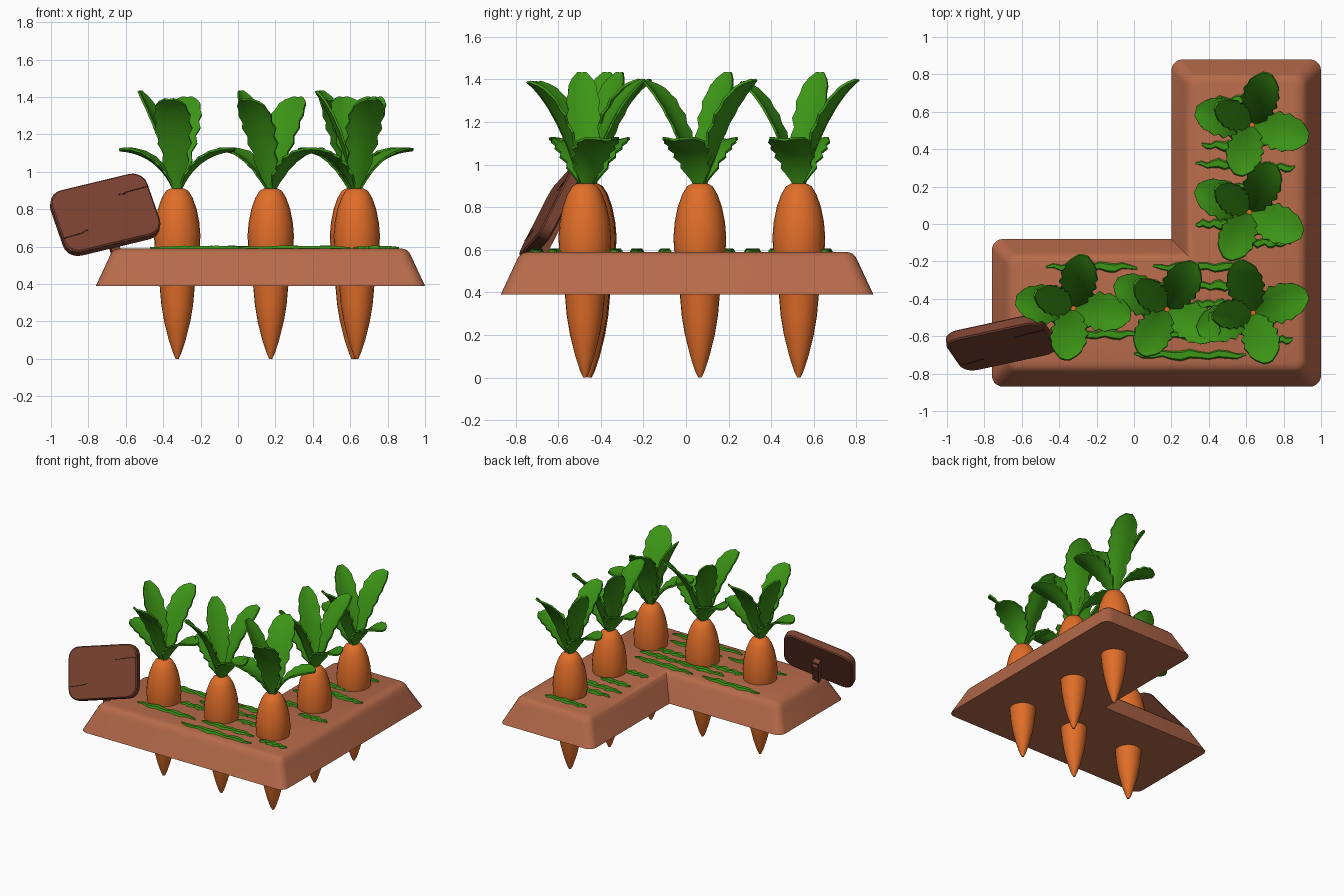
import bpy, bmesh, math
from mathutils import Matrix, Vector

if "Cube" in bpy.data.objects:
    bpy.data.objects.remove(bpy.data.objects["Cube"])


def material(name, rgb):
    m = bpy.data.materials.new(name)
    m.diffuse_color = (*rgb, 1)
    m.use_nodes = True
    m.node_tree.nodes["Principled BSDF"].inputs["Base Color"].default_value = m.diffuse_color
    return m


ORANGE = material("carrot_orange", (0.75, 0.155, 0.022))
GREEN = material("leaf_green", (0.045, 0.30, 0.008))
SOIL = material("soil_brown", (0.47, 0.145, 0.069))
WOOD = material("wood_brown", (0.19, 0.053, 0.03))
DARK = material("crack_brown", (0.03, 0.01, 0.006))


def finish(bm, name, mat, smooth=35):
    bmesh.ops.recalc_face_normals(bm, faces=bm.faces)
    me = bpy.data.meshes.new(name)
    bm.to_mesh(me)
    bm.free()
    ob = bpy.data.objects.new(name, me)
    bpy.context.collection.objects.link(ob)
    me.materials.append(mat)
    bpy.ops.object.select_all(action='DESELECT')
    ob.select_set(True)
    bpy.context.view_layer.objects.active = ob
    bpy.ops.object.shade_smooth_by_angle(angle=math.radians(smooth))
    return ob


def loft(bm, rings):
    """Skin closed rings of points and cap both ends."""
    vs = [[bm.verts.new(p) for p in r] for r in rings]
    n = len(vs[0])
    for a, b in zip(vs, vs[1:]):
        for i in range(n):
            j = (i + 1) % n
            bm.faces.new((a[i], a[j], b[j], b[i]))
    bm.faces.new(vs[0][::-1])
    bm.faces.new(vs[-1])


# L-shaped soil bed with sloping sides and rounded corners
CORNERS = [(-.76, -.87, 1, 1, 180), (1, -.87, -1, 1, 270), (1, .88, -1, -1, 0),
           (.2, .88, 1, -1, 90), (.2, -.08, 1, -1, None), (-.76, -.08, 1, -1, 90)]


def bed_ring(d, z, r):
    pts = []
    for x, y, sx, sy, start in CORNERS:
        x, y = x + sx * d, y + sy * d
        if start is None:
            pts.append((x, y, z))
            continue
        for k in range(6):
            a = math.radians(start + 18 * k)
            pts.append((x + sx * r + r * math.cos(a), y + sy * r + r * math.sin(a), z))
    return pts


bm = bmesh.new()
loft(bm, [bed_ring(d, z, r) for d, z, r in
          [(0, .39, .06), (.07, .54, .06), (.083, .567, .055), (.1, .583, .045), (.125, .59, .03)]])
finish(bm, "soil_bed", SOIL)

# grass strips lying on the soil
STRIPS = [(-.47, .02, -.23), (.1, .6, -.23), (-.1, .32, -.33), (.3, .62, -.33), (-.2, .1, -.42),
          (.3, .56, -.43), (-.45, .05, -.59), (.1, .55, -.59), (0, .6, -.7), (.62, .85, -.62),
          (.33, .56, 0), (.6, .84, -.1), (.34, .6, .2), (.33, .7, .32), (.36, .66, .42),
          (.55, .86, .3), (.4, .75, .66)]
bm = bmesh.new()
for s, (x0, x1, y) in enumerate(STRIPS):
    n = 12
    rings = []
    for k in range(n + 1):
        t = k / n
        w = .006 + .02 * math.sin(math.pi * t) ** .5 * (1 + .25 * math.sin(5 * k + s))
        c = y + .008 * math.sin(2 * k + s)
        x = x0 + (x1 - x0) * t
        h = .595 + .35 * w
        rings.append([(x, c - w, .585), (x, c - w * .6, h), (x, c + w * .6, h), (x, c + w, .585)])
    loft(bm, rings)
finish(bm, "grass_strips", GREEN)


# carrots: lathed root with a tuft of serrated leaves
ROOT = [(.008, 0), (.022, .03), (.045, .1), (.07, .2), (.085, .29), (.094, .39), (.108, .5),
        (.121, .6), (.124, .66), (.118, .73), (.104, .8), (.083, .86), (.06, .898), (.035, .912)]
TEETH = [.2, .3, .5, .72, .64, .92, .8, 1.02, .88, 1, .86, .82, .6, .25]


def leaf(bm, azimuth, ctrl, end, width):
    p0, p1, p2 = Vector((.012, .89)), Vector(ctrl), Vector(end)
    rot = Matrix.Rotation(math.radians(azimuth), 3, 'Z')
    n = len(TEETH) - 1
    rows = []
    for k, f in enumerate(TEETH):
        t = k / n
        p = p0 * (1 - t) ** 2 + p1 * 2 * t * (1 - t) + p2 * t * t
        d = ((p1 - p0) * (1 - t) + (p2 - p1) * t).normalized()
        up = Vector((-d.y, d.x))
        row = []
        for u in (-1, -.5, 0, .5, 1):
            q = p + up * (.2 * width * f * abs(u))
            row.append((q.x, u * width * f, q.y))
        rows.append((row, up))
    rings = []
    for row, up in rows:
        o = Vector((up.x, 0, up.y)) * .006
        pts = [Vector(v) + o for v in row] + [Vector(v) - o for v in reversed(row)]
        rings.append([rot @ v for v in pts])
    loft(bm, rings)


LEAVES = [(79, (.12, 1.27), (.29, 1.395), .1),     # tall back
          (261, (.12, 1.27), (.28, 1.385), .1),    # tall front
          (158, (.08, 1.22), (.22, 1.43), .08),    # tall side
          (-7, (.1, 1.1), (.31, 1.115), .105),     # low right
          (172, (.1, 1.1), (.31, 1.115), .105)]    # low left
CARROTS = [(-.325, -.45, 0), (.175, -.455, -20), (.635, -.475, 26), (.615, .065, -16), (.63, .53, -6)]

for i, (x, y, turn) in enumerate(CARROTS, 1):
    bm = bmesh.new()
    loft(bm, [[(r * math.cos(a), r * math.sin(a), z)
               for a in (2 * math.pi * k / 24 for k in range(24))] for r, z in ROOT])
    root = finish(bm, f"carrot_root_{i}", ORANGE, 50)
    bm = bmesh.new()
    for spec in LEAVES:
        leaf(bm, *spec)
    greens = finish(bm, f"carrot_leaves_{i}", GREEN, 40)
    for ob in (root, greens):
        ob.location = (x, y, 0)
    greens.rotation_euler.z = math.radians(turn)

# leaning sign: local x = width, local y = height, local +z = front face
SIGN = (Matrix.Translation((-.71, -.635, .77)) @ Matrix.Rotation(math.radians(5), 4, 'Z')
        @ Matrix.Rotation(math.radians(62), 4, 'X') @ Matrix.Rotation(math.radians(15), 4, 'Z'))


def rounded(w, h, r, z):
    pts = []
    for sx, sy, start in [(1, 1, 0), (-1, 1, 90), (-1, -1, 180), (1, -1, 270)]:
        for k in range(6):
            a = math.radians(start + 18 * k)
            pts.append((sx * (w / 2 - r) + r * math.cos(a), sy * (h / 2 - r) + r * math.sin(a), z))
    return pts


def box(name, mat, size, loc, angle=0):
    bm = bmesh.new()
    m = Matrix.Translation(loc) @ Matrix.Rotation(math.radians(angle), 4, 'Z')
    bmesh.ops.create_cube(bm, size=1, matrix=m @ Matrix.Diagonal((*size, 1)))
    finish(bm, name, mat).matrix_world = SIGN


bm = bmesh.new()
loft(bm, [rounded(.525, .37, .075, -.03), rounded(.54, .385, .08, -.022),
          rounded(.54, .385, .08, .022), rounded(.525, .37, .075, .03)])
finish(bm, "sign_board", WOOD).matrix_world = SIGN
box("sign_post", WOOD, (.05, .33, .04), (0, -.125, -.048))
bm = bmesh.new()
bmesh.ops.create_cone(bm, cap_ends=True, segments=16, radius1=.022, radius2=.022, depth=.03,
                      matrix=Matrix.Translation((0, .0, -.075)))
finish(bm, "sign_peg", WOOD).matrix_world = SIGN
# cracks in the wood
for j, (x, y, length, ang) in enumerate([(.20, .09, .13, 2), (.12, .082, .04, -8),
                                         (-.21, -.09, .11, 3), (-.14, -.08, .04, 12)], 1):
    box(f"sign_crack_{j}", DARK, (length, .006, .004), (x, y, .03), ang)
